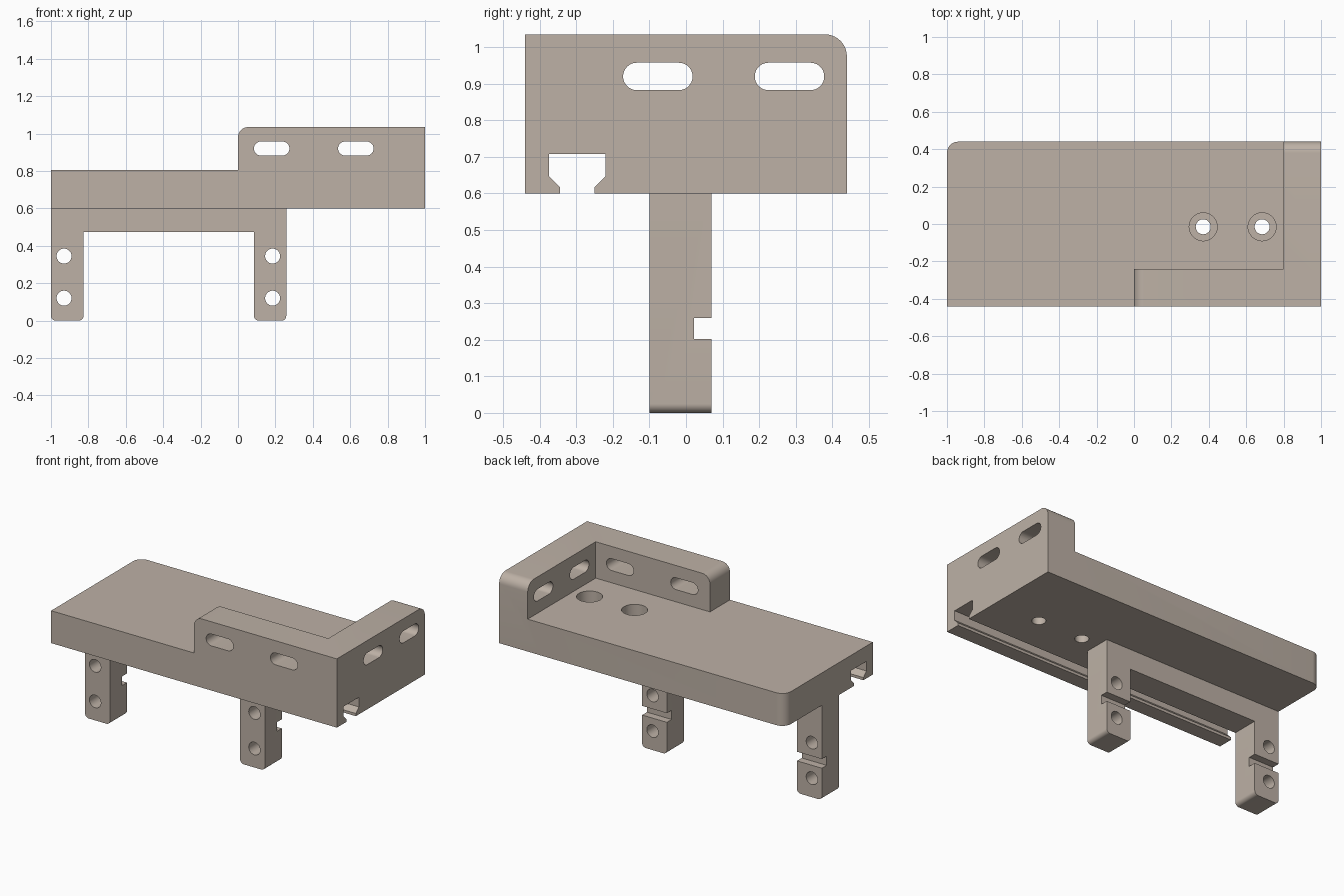
import bpy, bmesh, math
from mathutils import Vector

cube = bpy.data.objects.get("Cube")
if cube:
    bpy.data.objects.remove(cube, do_unlink=True)

COLOR = (0.51, 0.44, 0.38, 1)
mat = bpy.data.materials.new("warm_grey_plastic")
mat.use_nodes = True
mat.diffuse_color = COLOR
mat.node_tree.nodes["Principled BSDF"].inputs["Base Color"].default_value = COLOR


def fillet(corners, steps=10):
    """Outline from (u, v) or (u, v, radius) right-angle corners."""
    out = []
    for i, c in enumerate(corners):
        p = Vector(c[:2])
        r = c[2] if len(c) > 2 else 0
        if not r:
            out.append(p)
            continue
        a = (Vector(corners[i - 1][:2]) - p).normalized()
        b = (Vector(corners[(i + 1) % len(corners)][:2]) - p).normalized()
        for k in range(steps + 1):
            t = math.pi / 2 * k / steps
            out.append(p + (a + b - b * math.cos(t) - a * math.sin(t)) * r)
    return [p for i, p in enumerate(out) if (p - out[i - 1]).length > 1e-5]


def prism(name, corners, axis, lo, hi):
    """Extrude an outline along the given axis."""
    def place(p, t):
        return {"x": (t, p.x, p.y), "y": (p.x, t, p.y), "z": (p.x, p.y, t)}[axis]
    bm = bmesh.new()
    face = bm.faces.new([bm.verts.new(place(p, lo)) for p in fillet(corners)])
    new = bmesh.ops.extrude_face_region(bm, geom=[face])["geom"]
    shift = Vector(place(Vector((0, 0)), hi - lo))
    bmesh.ops.translate(bm, vec=shift, verts=[g for g in new if isinstance(g, bmesh.types.BMVert)])
    bmesh.ops.recalc_face_normals(bm, faces=bm.faces)
    mesh = bpy.data.meshes.new(name)
    bm.to_mesh(mesh)
    bm.free()
    mesh.materials.append(mat)
    ob = bpy.data.objects.new(name, mesh)
    bpy.context.collection.objects.link(ob)
    return ob


def rounded(u, v, w, h):
    """Slot outline, or a circle when w equals h."""
    r = min(w, h) / 2
    return [(u + a * w / 2, v + b * h / 2, r) for a, b in ((-1, -1), (1, -1), (1, 1), (-1, 1))]


def rect(u0, v0, u1, v1):
    return [(u0, v0), (u1, v0), (u1, v1), (u0, v1)]


def combine(ob, other, operation="DIFFERENCE"):
    mod = ob.modifiers.new("cut", "BOOLEAN")
    mod.operation, mod.solver, mod.object = operation, "EXACT", other
    bpy.context.view_layer.objects.active = ob
    bpy.ops.object.modifier_apply(modifier=mod.name)
    bpy.data.objects.remove(other, do_unlink=True)


def smooth(ob):
    bpy.ops.object.select_all(action="DESELECT")
    ob.select_set(True)
    bpy.context.view_layer.objects.active = ob
    bpy.ops.object.shade_smooth_by_angle(angle=math.radians(30))


BASE, DECK, TOP = 0.6, 0.805, 1.035

# Tray body: front, side and top outlines intersected
tray = prism("tray_body", [(-1, BASE), (1, BASE), (1, TOP), (0, TOP, 0.055), (0, DECK), (-1, DECK)],
             "y", -0.44, 0.44)
side = prism("side_outline", [(-0.44, BASE - 0.1), (-0.44, TOP + 0.1), (0.44, TOP + 0.1), (0.44, BASE - 0.1)],
             "x", -1.1, 1.1)
bpy.data.objects.remove(side, do_unlink=True)
side = prism("side_outline", [(-0.5, 0.5), (0.44, 0.5), (0.44, TOP, 0.06), (-0.5, TOP)], "x", -1.1, 1.1)
combine(tray, side, "INTERSECT")
plan = prism("plan_outline", [(-1, -0.5), (1.1, -0.5), (1.1, 0.44), (-1, 0.44, 0.06)], "z", 0.5, 1.2)
combine(tray, plan, "INTERSECT")

# Open pocket behind the two walls
combine(tray, prism("pocket", rect(-0.2, -0.24, 0.8, 0.6), "z", DECK, 1.3))

# Undercut rail channel along the underside
channel = [(-0.345, 0.5), (-0.345, 0.617), (-0.375, 0.647), (-0.375, 0.708),
           (-0.22, 0.708), (-0.22, 0.647), (-0.25, 0.617), (-0.25, 0.5)]
combine(tray, prism("rail_channel", channel, "x", -1.2, 1.2))

# Long slots through the walls
for x in (0.18, 0.63):
    combine(tray, prism("front_slot", rounded(x, 0.92, 0.19, 0.075), "y", -0.6, -0.1))
for y in (-0.077, 0.283):
    combine(tray, prism("side_slot", rounded(y, 0.92, 0.19, 0.075), "x", 0.7, 1.2))

# Counterbored screw holes in the deck
for x in (0.37, 0.685):
    combine(tray, prism("screw_hole", rounded(x, -0.015, 0.08, 0.08), "z", 0.5, 0.9))
    combine(tray, prism("counterbore", rounded(x, -0.015, 0.15, 0.15), "z", 0.7, 0.9))
smooth(tray)

# Bracket with two legs
R = 0.025
bracket = prism("leg_bracket", [(-1, 0, R), (-0.826, 0, R), (-0.826, 0.473), (0.085, 0.473),
                                (0.085, 0, R), (0.258, 0, R), (0.258, BASE), (-1, BASE)],
                "y", -0.1, 0.07)
for x in (-0.93, 0.185):
    for z in (0.12, 0.345):
        combine(bracket, prism("leg_hole", rounded(x, z, 0.08, 0.08), "y", -0.3, 0.3))
combine(bracket, prism("leg_notch", rect(0.022, 0.202, 0.2, 0.26), "x", -1.2, 0.5))
smooth(bracket)
